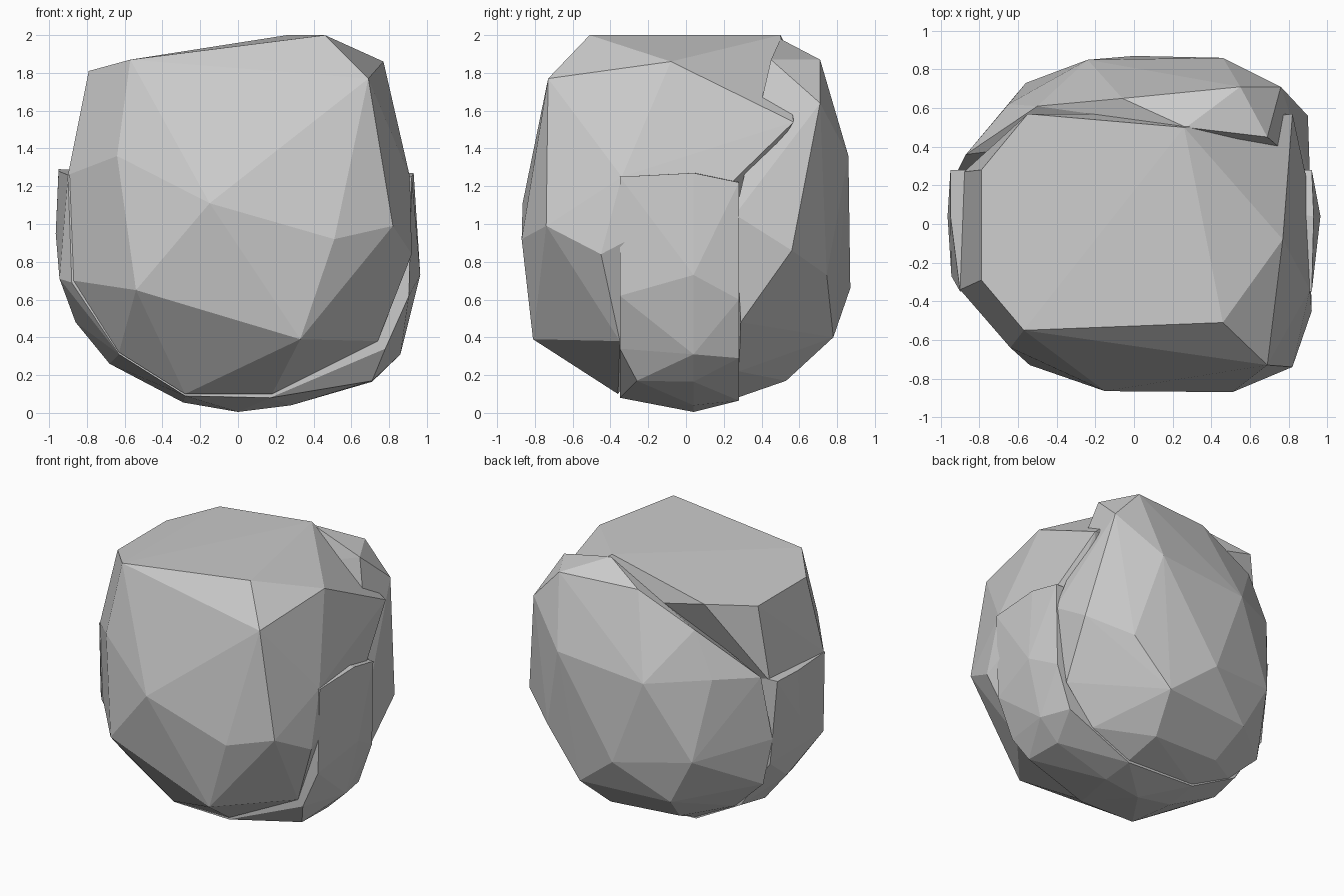
import bpy, bmesh


def chunk(name, corners):
    """Faceted stone chunk: convex hull around a few corner points."""
    bm = bmesh.new()
    for c in corners:
        bm.verts.new(c)
    bmesh.ops.convex_hull(bm, input=bm.verts[:])
    loose = [v for v in bm.verts if not v.link_faces]
    bmesh.ops.delete(bm, geom=loose, context='VERTS')
    bmesh.ops.dissolve_limit(bm, angle_limit=0.03, verts=bm.verts[:], edges=bm.edges[:])
    bmesh.ops.recalc_face_normals(bm, faces=bm.faces[:])
    me = bpy.data.meshes.new(name)
    bm.to_mesh(me)
    bm.free()
    ob = bpy.data.objects.new(name, me)
    bpy.context.collection.objects.link(ob)
    return ob


# front and top chunk with the sloping flat top
chunk("front_chunk", [
    (0.46, -0.51, 2.0), (0.26, 0.50, 2.0), (-0.57, -0.55, 1.87), (-0.55, 0.57, 1.87),
    (-0.79, -0.29, 1.81), (-0.79, 0.28, 1.81), (0.77, -0.08, 1.86), (0.69, -0.73, 1.77),
    (0.82, 0.57, 1.54), (0.82, -0.74, 0.99), (0.51, -0.87, 0.92), (-0.15, -0.865, 1.11),
    (-0.64, -0.64, 1.36), (-0.54, -0.73, 0.65), (0.33, -0.81, 0.39), (0.92, -0.45, 0.84),
    (0.91, -0.34, 1.25), (0.90, 0.20, 1.18), (-0.90, -0.34, 1.26), (-0.88, 0.27, 1.27),
    (-0.87, -0.35, 0.70), (-0.63, -0.36, 0.32), (0.74, -0.35, 0.38),
    (-0.28, -0.36, 0.10), (0.18, -0.36, 0.10),
])

# middle band: ridge around the sides and underneath, with two rims
ridge = [(0.93, 1.27), (0.965, 0.73), (0.86, 0.31), (0.71, 0.165), (0.28, 0.04),
         (0.0, 0.005), (-0.29, 0.055), (-0.68, 0.26), (-0.86, 0.48),
         (-0.965, 0.95), (-0.95, 1.28)]
front_rim = [(0.92, 1.25), (0.905, 0.62), (0.78, 0.34), (0.17, 0.08),
             (-0.28, 0.09), (-0.63, 0.31), (-0.88, 0.69), (-0.90, 1.26)]
back_rim = [(0.92, 1.22), (0.91, 0.60), (0.80, 0.29), (0.28, 0.065),
            (-0.28, 0.09), (-0.65, 0.29), (-0.89, 0.66), (-0.95, 1.29)]
chunk("middle_band",
      [(x, 0.04, z) for x, z in ridge]
      + [(x, -0.35, z) for x, z in front_rim]
      + [(x, 0.28, z) for x, z in back_rim]
      + [(0.71, -0.26, 0.17), (-0.945, -0.27, 0.71)])

# back chunk, its top falling away to the left
chunk("back_chunk", [
    (0.27, 0.50, 1.98), (0.55, 0.71, 1.87), (0.69, 0.45, 1.87), (0.76, 0.71, 1.64),
    (-0.06, 0.65, 1.88), (-0.50, 0.61, 1.68), (0.46, 0.86, 1.36), (0.0, 0.87, 0.66),
    (-0.24, 0.85, 1.30), (-0.65, 0.62, 1.35), (-0.87, 0.36, 1.33), (-0.91, 0.28, 0.85),
    (0.91, 0.26, 1.05), (0.90, 0.56, 0.86), (0.62, 0.745, 0.73), (0.84, 0.29, 0.48),
    (-0.84, 0.29, 0.50), (-0.56, 0.73, 0.75), (0.33, 0.78, 0.40), (-0.37, 0.71, 0.40),
    (0.25, 0.53, 0.17), (-0.30, 0.50, 0.20), (0.60, 0.28, 0.22), (-0.60, 0.28, 0.27),
    (0.28, 0.27, 0.08), (-0.28, 0.27, 0.10),
])
